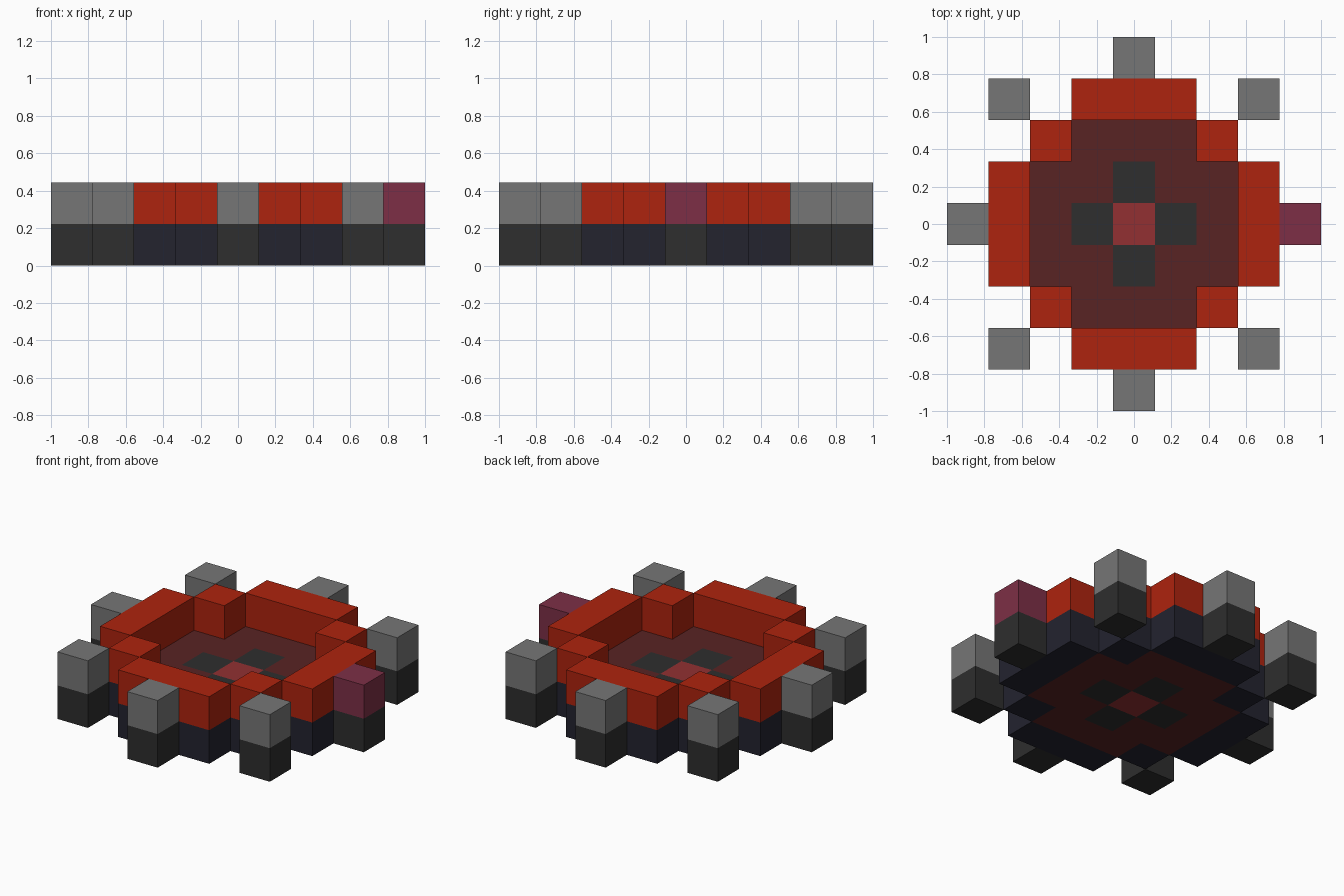
import bpy
import bmesh
from mathutils import Vector

cube = bpy.data.objects.get("Cube")
if cube:
    bpy.data.objects.remove(cube, do_unlink=True)

S = 2 / 9  # edge length of one block


def material(name, rgb):
    """Flat material from 8-bit sRGB values."""
    lin = [((c / 255 + 0.055) / 1.055) ** 2.4 for c in rgb]
    mat = bpy.data.materials.new(name)
    mat.use_nodes = True
    mat.diffuse_color = (*lin, 1)
    mat.node_tree.nodes["Principled BSDF"].inputs["Base Color"].default_value = (*lin, 1)
    return mat


red = material("bright red", (174, 35, 14))
grey = material("stone grey", (118, 118, 118))
charcoal = material("charcoal", (46, 46, 46))
navy = material("dark navy", (35, 35, 47))
maroon = material("dark maroon", (89, 35, 35))
crimson = material("crimson", (146, 48, 50))
plum = material("plum", (125, 47, 70))

# Ground plan in block units
span = range(-4, 5)
plan = [(x, y) for x in span for y in span]
wall = [(x, y) for x, y in plan
        if (max(abs(x), abs(y)) == 3 and min(abs(x), abs(y)) <= 1)
        or abs(x) == abs(y) == 2]
posts = [(x, y) for x, y in plan
         if abs(x) + abs(y) == 4 and x * y == 0 or abs(x) == abs(y) == 3]
cross = [(x, y) for x, y in plan if abs(x) + abs(y) == 1]
centre = [(0, 0)]
floor = [(x, y) for x, y in plan
         if max(abs(x), abs(y)) <= 2 and (x, y) not in wall + cross + centre]
special = [(4, 0)]
grey_posts = [p for p in posts if p not in special]

# Part name, material, cells, layer
parts = [
    ("floor", maroon, floor, 0),
    ("floor_cross", charcoal, cross, 0),
    ("floor_centre", crimson, centre, 0),
    ("wall_base", navy, wall, 0),
    ("wall_top", red, wall, 1),
    ("post_bases", charcoal, posts, 0),
    ("post_tops", grey, grey_posts, 1),
    ("left_post_top", plum, special, 1),
]
filled = {(x, y, layer) for _, _, cells, layer in parts for x, y in cells}


def build(name, mat, cells, layer):
    """Make the outer skin of a group of blocks, skipping buried faces."""
    bm = bmesh.new()
    for x, y in cells:
        centre_point = Vector((x, y, layer + 0.5))
        for axis in range(3):
            for sign in (-1, 1):
                n = Vector((0, 0, 0))
                n[axis] = sign
                if (x + int(n.x), y + int(n.y), layer + int(n.z)) in filled:
                    continue
                u = Vector((0, 0, 0))
                u[(axis + 1) % 3] = 0.5
                v = n.cross(u)
                mid = centre_point + n * 0.5
                corners = (mid - u - v, mid + u - v, mid + u + v, mid - u + v)
                bm.faces.new([bm.verts.new(c * S) for c in corners])
    bmesh.ops.remove_doubles(bm, verts=bm.verts, dist=0.001)
    mesh = bpy.data.meshes.new(name)
    bm.to_mesh(mesh)
    bm.free()
    mesh.materials.append(mat)
    obj = bpy.data.objects.new(name, mesh)
    bpy.context.collection.objects.link(obj)


for part in parts:
    build(*part)
